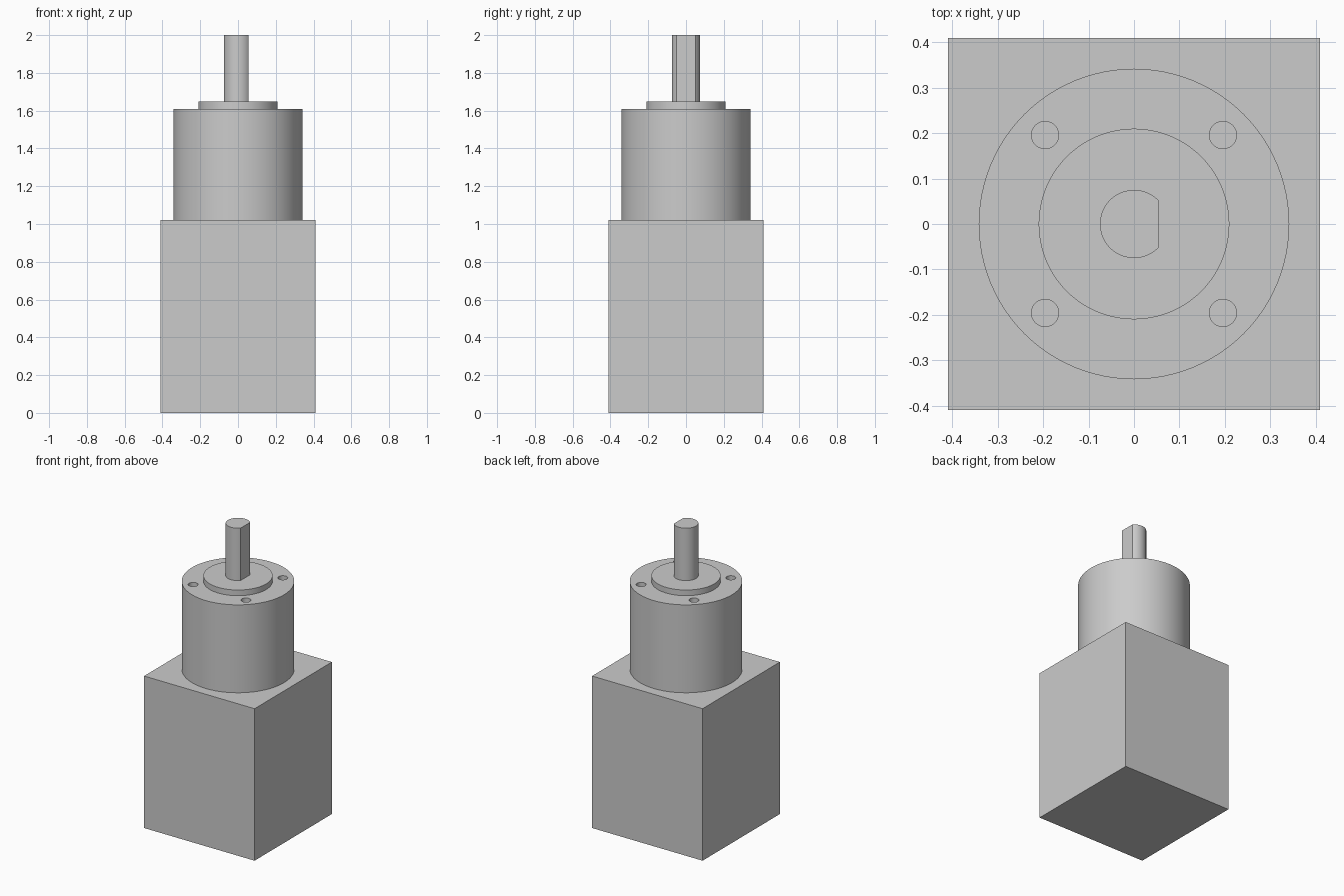
import bpy, bmesh, math

if "Cube" in bpy.data.objects:
    bpy.data.objects.remove(bpy.data.objects["Cube"], do_unlink=True)

grey = bpy.data.materials.new("metal grey")
grey.use_nodes = True
colour = (0.6, 0.6, 0.6, 1)
grey.diffuse_color = colour
grey.node_tree.nodes["Principled BSDF"].inputs["Base Color"].default_value = colour


def prism(name, outline, z0, z1):
    """Extrude an xy outline from z0 to z1."""
    bm = bmesh.new()
    face = bm.faces.new([bm.verts.new((x, y, z0)) for x, y in outline])
    top = bmesh.ops.extrude_face_region(bm, geom=[face])["geom"]
    bmesh.ops.translate(bm, vec=(0, 0, z1 - z0),
                        verts=[v for v in top if isinstance(v, bmesh.types.BMVert)])
    bmesh.ops.recalc_face_normals(bm, faces=bm.faces)
    mesh = bpy.data.meshes.new(name)
    bm.to_mesh(mesh)
    bm.free()
    mesh.materials.append(grey)
    obj = bpy.data.objects.new(name, mesh)
    bpy.context.collection.objects.link(obj)
    return obj


def arc(radius, start=0, sweep=2 * math.pi, steps=96, closed=True, cx=0, cy=0):
    count = steps if closed else steps + 1
    return [(cx + radius * math.cos(start + sweep * i / steps),
             cy + radius * math.sin(start + sweep * i / steps)) for i in range(count)]


def smooth(obj):
    bpy.ops.object.select_all(action="DESELECT")
    obj.select_set(True)
    bpy.context.view_layer.objects.active = obj
    bpy.ops.object.shade_smooth_by_angle(angle=math.radians(30))


# Square motor body
h = 0.41
prism("motor_body", [(-h, -h), (h, -h), (h, h), (-h, h)], 0, 1.02)

# Round gearbox with four blind screw holes
gearbox = prism("gearbox_housing", arc(0.342), 1.02, 1.61)
for sx in (-1, 1):
    for sy in (-1, 1):
        hole = prism("screw_hole_cutter", arc(0.03, steps=32, cx=sx * 0.196, cy=sy * 0.196), 1.45, 1.7)
        hole.hide_render = True
        hole.hide_set(True)
        cut = gearbox.modifiers.new("screw_hole", "BOOLEAN")
        cut.operation = "DIFFERENCE"
        cut.solver = "EXACT"
        cut.object = hole

# Raised centring boss
boss = prism("front_boss", arc(0.21), 1.61, 1.648)

# Output shaft with a flat along its +x side
r, flat = 0.075, 0.055
a = math.acos(flat / r)
shaft = prism("output_shaft", arc(r, a, 2 * (math.pi - a), 48, False), 1.648, 2.0)

# Bake the holes, then shade the round parts
bpy.context.view_layer.objects.active = gearbox
for mod in list(gearbox.modifiers):
    cutter = mod.object
    bpy.ops.object.modifier_apply(modifier=mod.name)
    bpy.data.objects.remove(cutter, do_unlink=True)
for part in (gearbox, boss, shaft):
    smooth(part)
